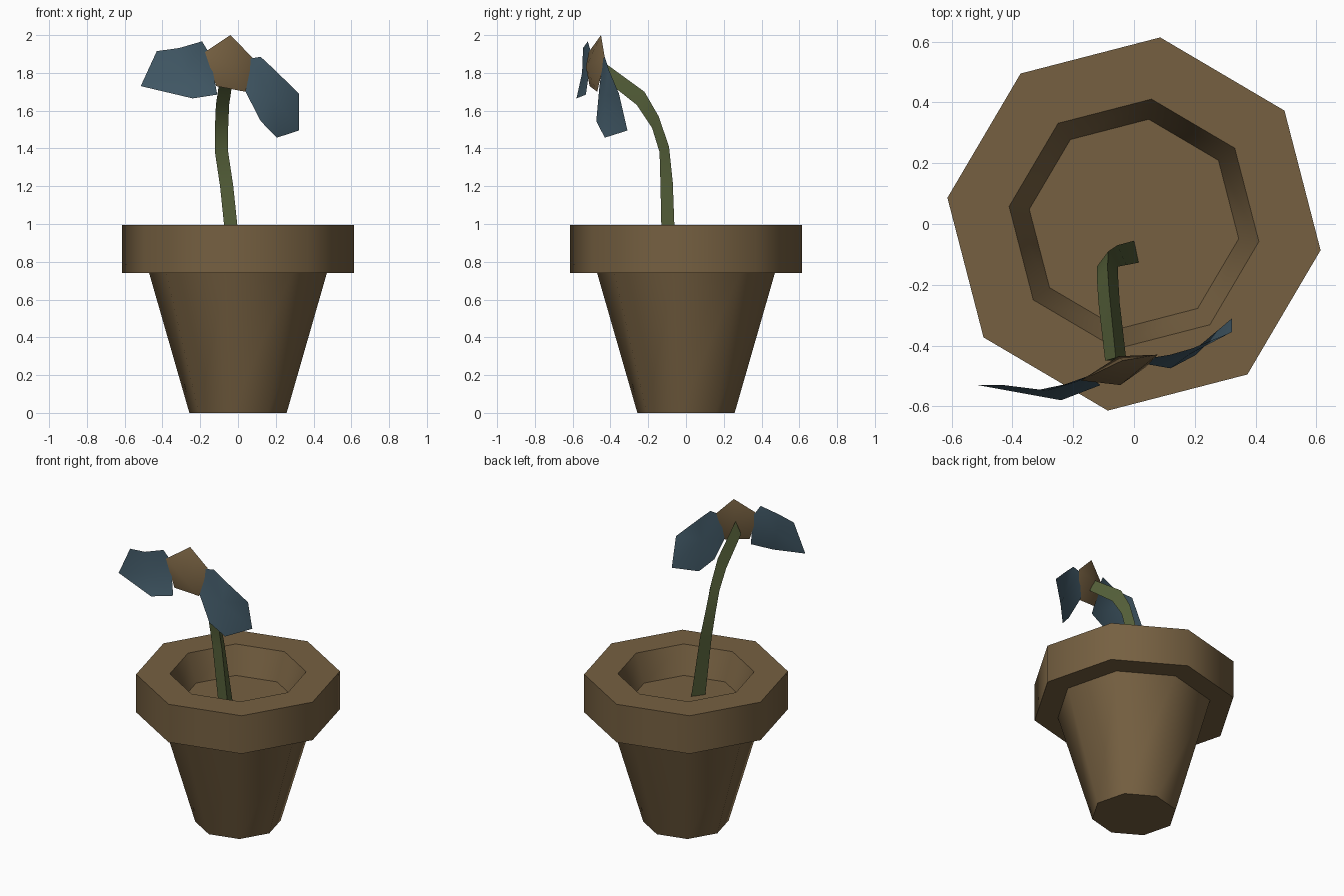
import bpy, bmesh, math
from mathutils import Vector

if "Cube" in bpy.data.objects:
    bpy.data.objects.remove(bpy.data.objects["Cube"], do_unlink=True)


def material(name, color):
    mat = bpy.data.materials.new(name)
    mat.use_nodes = True
    mat.diffuse_color = (*color, 1)
    mat.node_tree.nodes["Principled BSDF"].inputs["Base Color"].default_value = (*color, 1)
    return mat


clay = material("clay brown", (0.18, 0.117, 0.053))
green = material("stem green", (0.092, 0.118, 0.042))
blue = material("petal blue", (0.056, 0.104, 0.14))


def finish(name, bm, mat, sheet=False):
    """Orient the faces, then turn the mesh into a shaded object."""
    if sheet:
        bm.normal_update()
        bmesh.ops.reverse_faces(bm, faces=[f for f in bm.faces if f.normal.y > 0])
    else:
        bmesh.ops.recalc_face_normals(bm, faces=bm.faces)
    mesh = bpy.data.meshes.new(name)
    bm.to_mesh(mesh)
    bm.free()
    mesh.materials.append(mat)
    obj = bpy.data.objects.new(name, mesh)
    bpy.context.collection.objects.link(obj)
    bpy.ops.object.select_all(action="DESELECT")
    obj.select_set(True)
    bpy.context.view_layer.objects.active = obj
    bpy.ops.object.shade_smooth_by_angle(angle=math.radians(50))
    return obj


def loft(name, rings, mat):
    """Skin a row of point rings and cap both ends."""
    bm = bmesh.new()
    loops = [[bm.verts.new(p) for p in ring] for ring in rings]
    n = len(loops[0])
    for a, b in zip(loops, loops[1:]):
        for i in range(n):
            j = (i + 1) % n
            bm.faces.new((a[i], a[j], b[j], b[i]))
    bm.faces.new(loops[0])
    bm.faces.new(loops[-1])
    return finish(name, bm, mat)


def fan(bm, ring, center, closed=True):
    """Triangles from an outline to a raised middle point."""
    mid = bm.verts.new(center)
    for i in range(len(ring)):
        bm.faces.new((ring[i], ring[(i + 1) % len(ring)], mid))


# Eight-sided pot: foot, wall, rim, inner wall down to the soil
def octagon(radius, z):
    angles = [math.radians(45 * k - 8) for k in range(8)]
    return [(radius * math.cos(a), radius * math.sin(a), z) for a in angles]


profile = [(0.26, 0), (0.475, 0.74), (0.62, 0.74), (0.62, 0.995), (0.415, 0.995), (0.348, 0.815)]
loft("flower_pot", [octagon(r, z) for r, z in profile], clay)

# Three-sided stem: (middle x, ridge x, ridge y, ridge z, front y, front z)
stem = [(-0.02, 0.0, -0.055, 0.815, -0.127, 0.815),
        (-0.06, -0.055, -0.07, 1.22, -0.135, 1.20),
        (-0.087, -0.085, -0.09, 1.41, -0.14, 1.38),
        (-0.087, -0.087, -0.145, 1.57, -0.18, 1.51),
        (-0.082, -0.082, -0.22, 1.70, -0.26, 1.63),
        (-0.06, -0.06, -0.44, 1.86, -0.45, 1.78)]
loft("stem", [[(x - 0.035, fy, fz), (x + 0.035, fy, fz), (rx, ry, rz)]
              for x, rx, ry, rz, fy, fz in stem], green)

# Five-sided flower centre, bulging to the front and back
bm = bmesh.new()
outline = [(-0.04, -0.45, 2.0), (0.077, -0.43, 1.88), (0.04, -0.47, 1.70),
           (-0.115, -0.51, 1.73), (-0.175, -0.515, 1.91)]
ring = [bm.verts.new(p) for p in outline]
fan(bm, ring, (-0.045, -0.53, 1.83))
fan(bm, ring, (-0.05, -0.435, 1.85))
finish("flower_center", bm, clay)

# Two thin petals
petals = {
    "right_petal": ((-0.29, -0.55, 1.80), [
        (-0.515, -0.53, 1.73), (-0.43, -0.53, 1.915), (-0.31, -0.545, 1.932),
        (-0.19, -0.52, 1.967), (-0.15, -0.50, 1.90), (-0.11, -0.53, 1.685),
        (-0.24, -0.58, 1.665)]),
    "left_petal": ((0.18, -0.43, 1.68), [
        (0.06, -0.44, 1.875), (0.12, -0.43, 1.885), (0.19, -0.41, 1.82),
        (0.323, -0.355, 1.69), (0.323, -0.31, 1.495), (0.205, -0.43, 1.457),
        (0.12, -0.475, 1.545), (0.035, -0.46, 1.71)]),
}
for name, (center, points) in petals.items():
    bm = bmesh.new()
    fan(bm, [bm.verts.new(p) for p in points], center)
    finish(name, bm, blue, sheet=True)
